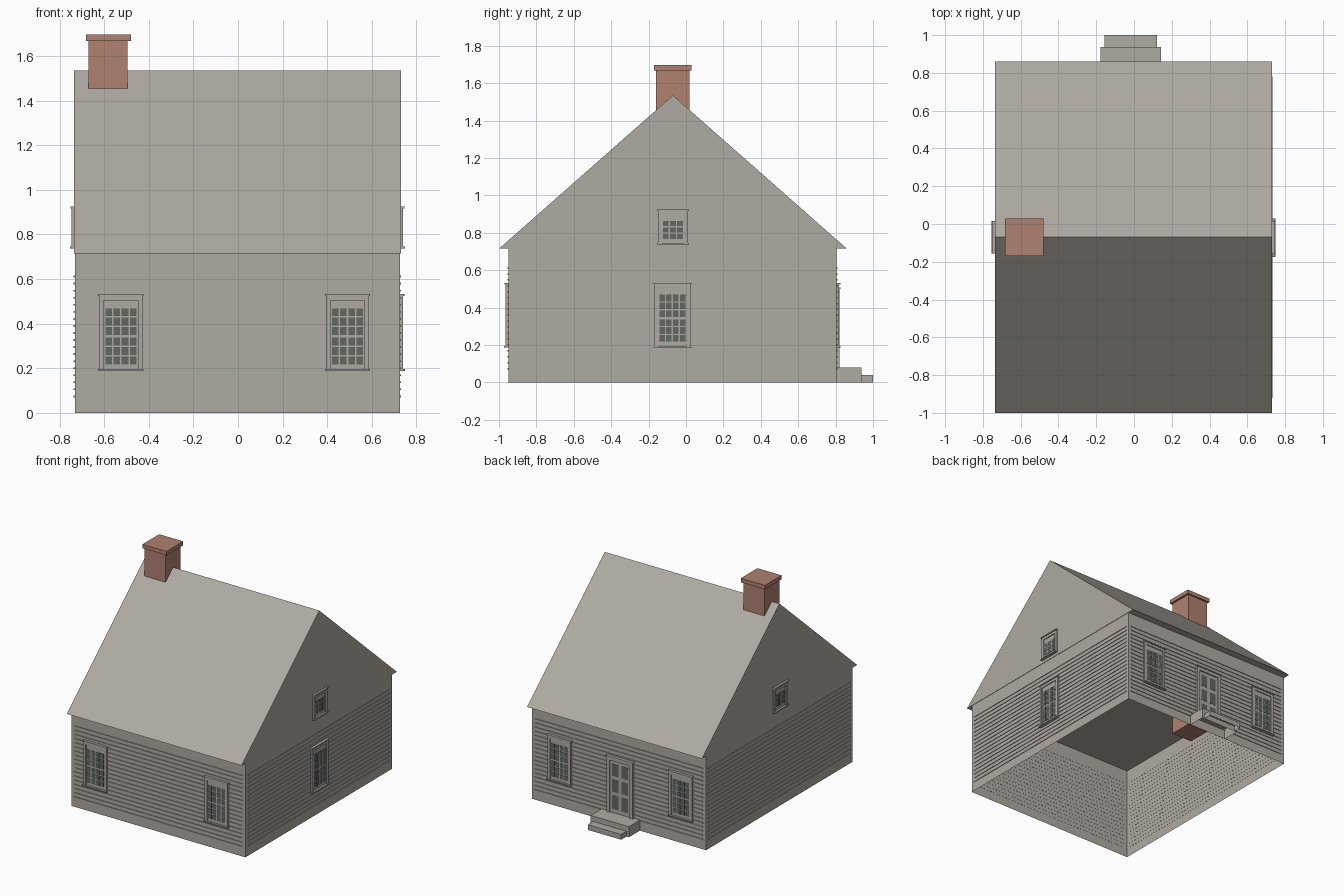
import bpy, bmesh
from math import radians
from mathutils import Matrix, Vector

cube = bpy.data.objects.get("Cube")
if cube:
    bpy.data.objects.remove(cube, do_unlink=True)


def material(name, rgb):
    m = bpy.data.materials.new(name)
    m.use_nodes = True
    m.diffuse_color = (*rgb, 1)
    m.node_tree.nodes["Principled BSDF"].inputs["Base Color"].default_value = (*rgb, 1)
    return m


MATS = [material("warm_grey", (0.43, 0.40, 0.36)),
        material("dark_glass", (0.12, 0.135, 0.117)),
        material("brick_red", (0.43, 0.22, 0.165))]
GREY, GLASS, BRICK = range(3)

# House extents
X0, X1, Y0, Y1, EAVE = -0.732, 0.727, -0.95, 0.805, 0.715
RIDGE_Y, RIDGE_Z = -0.07, 1.535
MID_X = -0.017


def box(bm, x, y, z, mat=GREY, open_bottom=False, open_top=False):
    """Axis-aligned box from three (low, high) ranges."""
    v = [bm.verts.new((a, b, c)) for c in z for b in y for a in x]
    faces = [(0, 1, 5, 4), (1, 3, 7, 5), (3, 2, 6, 7), (2, 0, 4, 6)]
    if not open_bottom:
        faces.append((0, 2, 3, 1))
    if not open_top:
        faces.append((4, 5, 7, 6))
    for f in faces:
        bm.faces.new([v[i] for i in f]).material_index = mat


def finish(bm, name, matrix=None):
    mesh = bpy.data.meshes.new(name)
    bm.to_mesh(mesh)
    bm.free()
    for m in MATS:
        mesh.materials.append(m)
    ob = bpy.data.objects.new(name, mesh)
    bpy.context.collection.objects.link(ob)
    if matrix:
        ob.matrix_world = matrix
    return ob


def on_wall(side, along, z=0):
    """Frame on a wall: local -y points outward, local x runs along it."""
    angle, spot = {"front": (0, (along, Y0, z)), "right": (90, (X1, along, z)),
                   "back": (180, (along, Y1, z)), "left": (-90, (X0, along, z))}[side]
    return Matrix.Translation(Vector(spot)) @ Matrix.Rotation(radians(angle), 4, "Z")


# Walls: open shell
bm = bmesh.new()
box(bm, (X0, X1), (Y0, Y1), (0, EAVE), open_bottom=True, open_top=True)
finish(bm, "walls")

# Roof: triangular prism with a flat ceiling
bm = bmesh.new()
ends = [[bm.verts.new((x, y, z)) for y, z in
         ((-1, EAVE), (0.86, EAVE), (RIDGE_Y, RIDGE_Z))] for x in (-0.735, 0.73)]
bm.faces.new(ends[0])
bm.faces.new(ends[1])
for i in range(3):
    j = (i + 1) % 3
    bm.faces.new((ends[0][i], ends[0][j], ends[1][j], ends[1][i]))
bmesh.ops.recalc_face_normals(bm, faces=bm.faces)
finish(bm, "gable_roof")

# Clapboard ridges on all four walls
for side, along, half in (("front", 0, 0.705), ("back", 0, 0.705),
                          ("left", RIDGE_Y, 0.85), ("right", RIDGE_Y, 0.85)):
    bm = bmesh.new()
    for i in range(18):
        z = 0.07 + i * 0.0316
        box(bm, (-half, half), (-0.005, 0.001), (z, z + 0.008))
    finish(bm, side + "_siding", on_wall(side, along))


def panes(bm, x, z, cols, rows, bar, y):
    """Grid of thin dark plates filling a rectangle."""
    w = (x[1] - x[0] + bar) / cols
    h = (z[1] - z[0] + bar) / rows
    for c in range(cols):
        for r in range(rows):
            px, pz = x[0] + c * w, z[0] + r * h
            box(bm, (px, px + w - bar), (y - 0.002, y), (pz, pz + h - bar), GLASS)


def casing(bm, half, height, trim, depth):
    """Side and top trim around an opening, with a plain infill."""
    for s in (-1, 1):
        box(bm, sorted((s * half, s * (half - trim))), (-depth, 0), (0, height))
    box(bm, (trim - half, half - trim), (-depth, 0), (height - trim, height))
    box(bm, (trim - half, half - trim), (-0.007, 0), (0, height - trim))
    box(bm, (-half - 0.005, half + 0.005), (-depth - 0.006, 0), (height, height + 0.008))


def window(name, side, along, z, half, height, cols, sashes):
    bm = bmesh.new()
    casing(bm, half, height, 0.02, 0.014)
    box(bm, (-half - 0.005, half + 0.005), (-0.022, 0), (-0.008, 0))
    inset = half - 0.027
    step = (height - 0.065) / sashes
    for s in range(sashes):
        low = 0.022 + s * step
        panes(bm, (-inset, inset), (low, low + step - 0.012), cols, 3, 0.007, -0.007)
    finish(bm, name, on_wall(side, along, z))


# Tall windows
for side in ("front", "back"):
    for label, s in (("left", 1), ("right", -1)):
        window(f"{side}_{label}_window", side, MID_X + s * 0.508, 0.196, 0.097, 0.328, 4, 2)
window("side_window", "right", -0.073, 0.196, 0.097, 0.328, 4, 2)

# Attic windows in both gables
for side in ("left", "right"):
    window(side + "_attic_window", side, RIDGE_Y, 0.745, 0.081, 0.172, 3, 1)

# Door with panels
bm = bmesh.new()
casing(bm, 0.11, 0.42, 0.025, 0.016)
for low, high in ((0.03, 0.13), (0.16, 0.25), (0.28, 0.37)):
    panes(bm, (-0.066, 0.066), (low, high), 2, 1, 0.028, -0.007)
finish(bm, "back_door", on_wall("back", MID_X, 0.08))

# Door steps
for name, half, y, top in (("upper_step", 0.16, (Y1, 0.937), 0.08),
                           ("lower_step", 0.14, (0.937, 1), 0.04)):
    bm = bmesh.new()
    box(bm, (MID_X - half, MID_X + half), y, (0, top), open_bottom=True)
    finish(bm, name)

# Chimney, reaching down through the ceiling
bm = bmesh.new()
box(bm, (-0.67, -0.495), (-0.16, 0.018), (0.59, 1.667), BRICK)
box(bm, (-0.682, -0.48), (-0.17, 0.03), (1.667, 1.697), BRICK)
finish(bm, "chimney")
